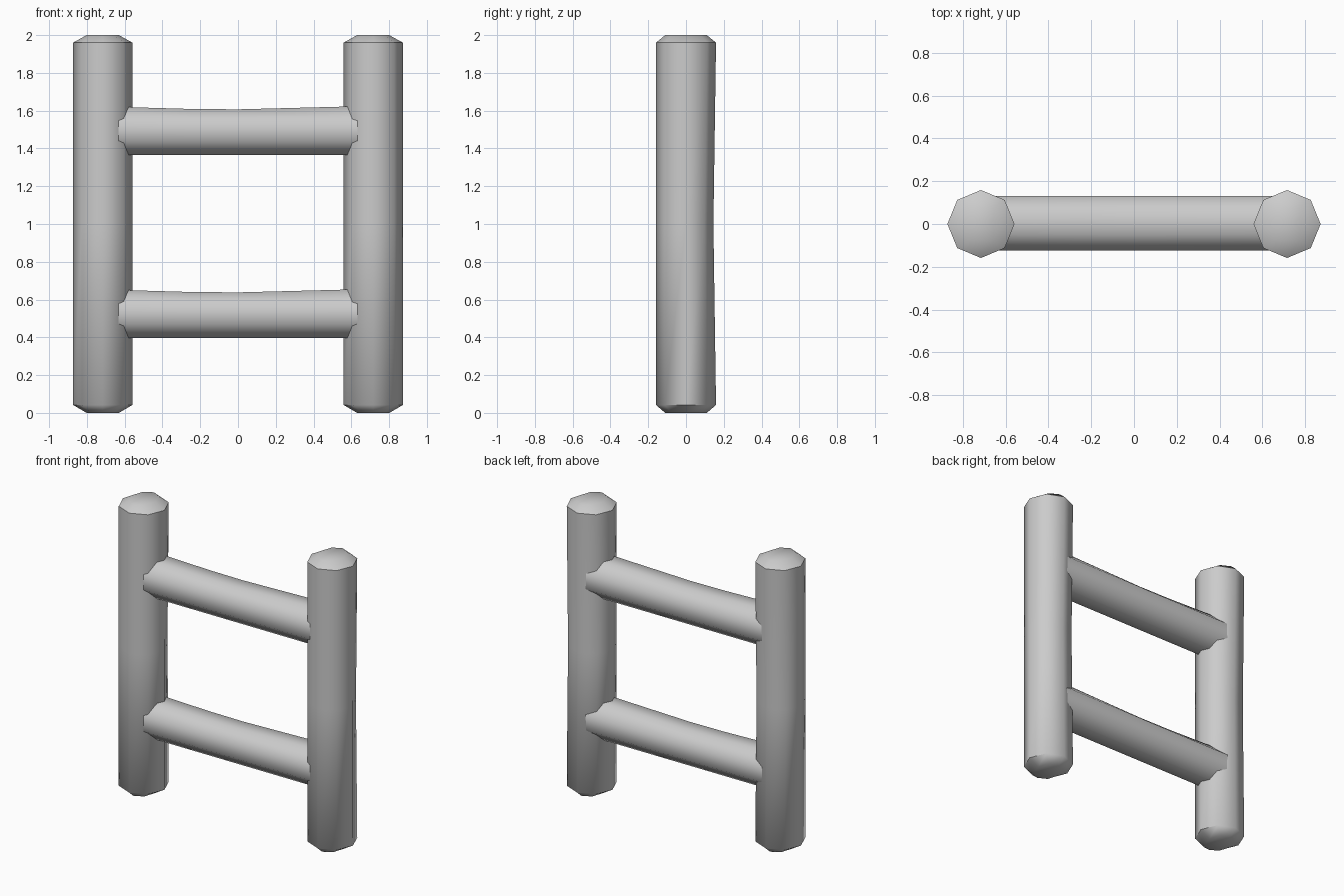
import bpy, bmesh
from math import cos, sin, pi, radians

if "Cube" in bpy.data.objects:
    bpy.data.objects.remove(bpy.data.objects["Cube"])


def loft(name, rings):
    """Skin a list of equal-length vertex rings and cap both ends."""
    bm = bmesh.new()
    loops = [[bm.verts.new(p) for p in ring] for ring in rings]
    n = len(loops[0])
    for a, b in zip(loops, loops[1:]):
        for i in range(n):
            j = (i + 1) % n
            bm.faces.new((a[i], a[j], b[j], b[i]))
    bm.faces.new(loops[0])
    bm.faces.new(loops[-1])
    bmesh.ops.recalc_face_normals(bm, faces=bm.faces)
    mesh = bpy.data.meshes.new(name)
    bm.to_mesh(mesh)
    bm.free()
    ob = bpy.data.objects.new(name, mesh)
    bpy.context.collection.objects.link(ob)
    bpy.context.view_layer.objects.active = ob
    ob.select_set(True)
    bpy.ops.object.shade_smooth_by_angle(angle=radians(50))
    ob.select_set(False)
    return ob


def post_ring(cx, z, rx, ry, dent=0.0):
    ring = []
    for k in range(8):
        a = k * pi / 4
        y = ry * sin(a)
        if y > 0.05:
            y -= dent
        ring.append((cx + rx * cos(a), y, z))
    return ring


def rung_ring(x, cz, sag=0.0):
    r = 0.128 / cos(pi / 8)
    ring = []
    for k in range(8):
        a = (k + 0.5) * pi / 4
        y, z = r * cos(a), r * sin(a)
        if z > 0.1:
            z -= sag
        ring.append((x, y + 0.004, cz + z))
    return ring


# Upright posts: octagonal, chamfered ends, slight hollow at the back
for side, cx in (("left", -0.716), ("right", 0.716)):
    loft(side + "_post", [
        post_ring(cx, 0.0, 0.085, 0.11),
        post_ring(cx, 0.042, 0.157, 0.159),
        post_ring(cx, 1.0, 0.157, 0.159, 0.014),
        post_ring(cx, 1.96, 0.157, 0.159),
        post_ring(cx, 2.0, 0.085, 0.11),
    ])

# Rungs: octagonal bars with a gently worn top
for name, cz in (("lower_rung", 0.525), ("upper_rung", 1.494)):
    loft(name, [
        rung_ring(-0.7, cz),
        rung_ring(-0.25, cz, 0.013),
        rung_ring(0.0, cz, 0.015),
        rung_ring(0.7, cz, -0.003),
    ])
